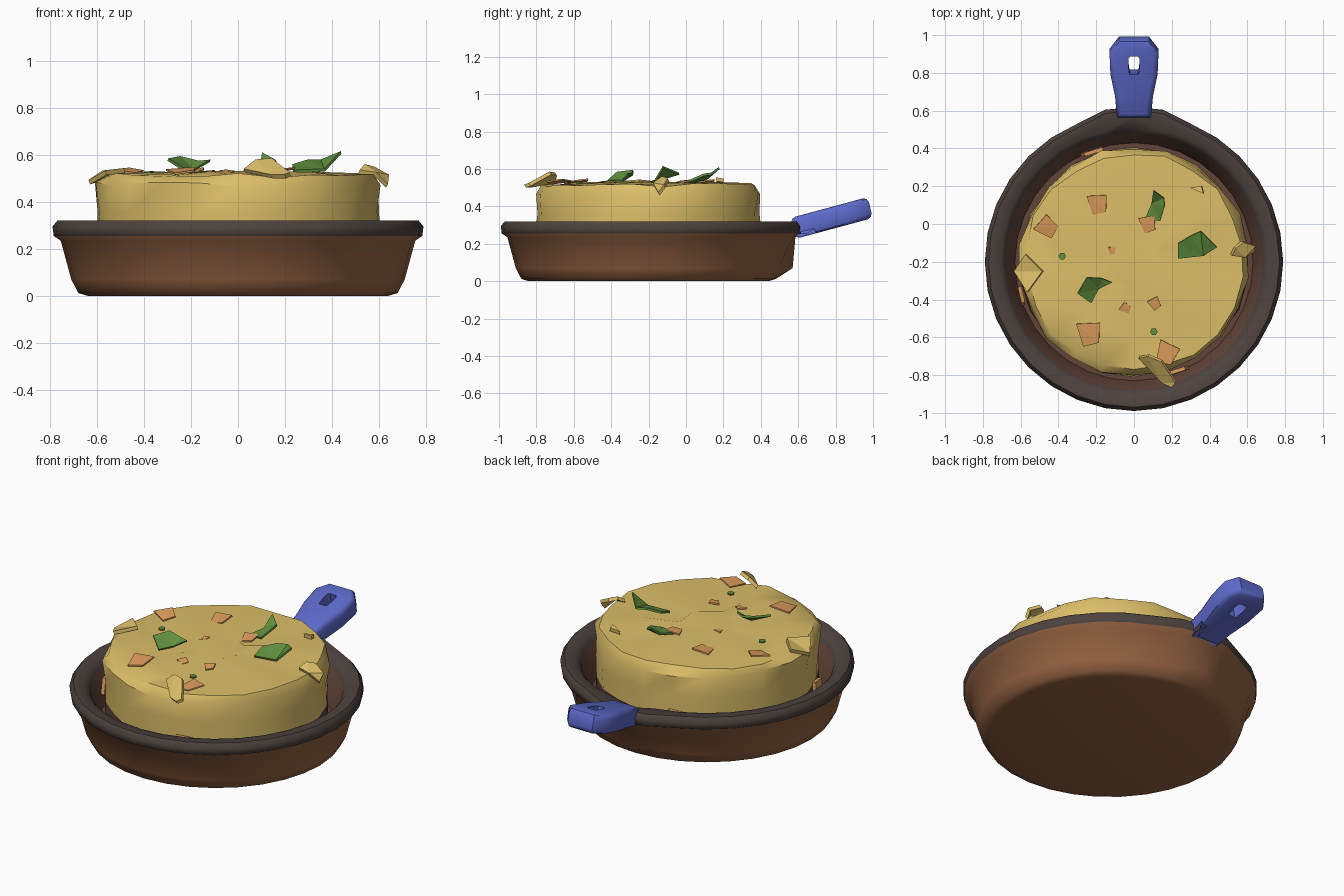
import bpy, bmesh, math, random
from mathutils import Vector, Matrix

if "Cube" in bpy.data.objects:
    bpy.data.objects.remove(bpy.data.objects["Cube"])

random.seed(4)
CY = -0.2   # centre of the pan in y


def material(name, rgb):
    m = bpy.data.materials.new(name)
    m.diffuse_color = (*rgb, 1)
    m.use_nodes = True
    m.node_tree.nodes["Principled BSDF"].inputs["Base Color"].default_value = m.diffuse_color
    return m


BROWN = material("clay_brown", (0.30, 0.125, 0.055))
INNER = material("inner_brown", (0.125, 0.058, 0.04))
DARK = material("rim_dark", (0.075, 0.056, 0.05))
YELLOW = material("potato_yellow", (0.72, 0.52, 0.14))
ORANGE = material("carrot_orange", (0.74, 0.34, 0.11))
GREEN = material("herb_green", (0.12, 0.28, 0.05))
BLUE = material("handle_blue", (0.11, 0.145, 0.60))


def finish(name, bm, mats, angle=None):
    bmesh.ops.recalc_face_normals(bm, faces=bm.faces)
    me = bpy.data.meshes.new(name)
    bm.to_mesh(me)
    bm.free()
    for m in mats:
        me.materials.append(m)
    ob = bpy.data.objects.new(name, me)
    bpy.context.collection.objects.link(ob)
    if angle:
        bpy.context.view_layer.objects.active = ob
        ob.select_set(True)
        bpy.ops.object.shade_smooth_by_angle(angle=math.radians(angle))
        ob.select_set(False)
    return ob


def lathe(profile, n, colour, move=lambda v: v):
    """Closed turned shape; colour(i) gives the material of band i."""
    bm = bmesh.new()
    rings = []
    for r, z in profile:
        ring = []
        for k in range(n):
            a = math.pi / 2 + 2 * math.pi * k / n
            p = Vector((r * math.cos(a), CY + r * math.sin(a), z))
            ring.append(bm.verts.new(move(p)))
        rings.append(ring)
    for i in range(len(rings) - 1):
        for k in range(n):
            j = (k + 1) % n
            f = bm.faces.new((rings[i][k], rings[i][j], rings[i + 1][j], rings[i + 1][k]))
            f.material_index = colour(i)
    bm.faces.new(rings[0]).material_index = colour(0)
    bm.faces.new(rings[-1]).material_index = colour(len(rings) - 1)
    return bm


# pan: brown bowl, dark rolled rim, brown inside, small bulge at the handle
def bulge(p):
    if abs(p.x) < 0.17 and p.y > 0.5:
        p.y = max(p.y, 0.54) + 0.03
    return p


pan_profile = [(0.64, 0), (0.68, 0.012), (0.71, 0.07), (0.755, 0.235), (0.785, 0.255),
               (0.79, 0.295), (0.77, 0.32), (0.71, 0.317), (0.68, 0.28), (0.63, 0.1)]
pan = finish("pan", lathe(pan_profile, 32,
             lambda i: 0 if i < 4 else (1 if i < 8 else 2), bulge),
             [BROWN, DARK, INNER], 50)


# potato filling: uneven straight-sided cake with a darker foot
def wobble(p):
    k = 1 + random.uniform(-0.018, 0.022)
    dz = random.uniform(-0.012, 0.01) if p.z > 0.4 else 0
    return Vector((p.x * k, CY + (p.y - CY) * k, p.z + dz))


food_profile = [(0.60, 0.09), (0.60, 0.235), (0.60, 0.36), (0.605, 0.475),
                (0.575, 0.515), (0.40, 0.522), (0.15, 0.525)]
finish("filling", lathe(food_profile, 22, lambda i: 0 if i == 0 else 1, wobble),
       [INNER, YELLOW], 40)

# handle: tilted paddle with a hanging hole
outer = [(0.09, 0.57), (0.10, 0.68), (0.125, 0.80), (0.13, 0.92), (0.08, 0.985)]
inner = [(0.022, 0.805), (0.026, 0.815), (0.03, 0.85), (0.03, 0.89), (0.02, 0.90)]


def loop(half):
    return half + [(-x, y) for x, y in reversed(half)]


bm = bmesh.new()
sheets = []
for s in (-1, 1):
    for half in (outer, inner):
        sheets.append([bm.verts.new((x, y - s * 0.013, 0.29 + 0.27 * (y - 0.6) + s * 0.056))
                       for x, y in loop(half)])
ob_, ib, ot, it = sheets
for a, b in ((ob_, ib), (ot, it), (ob_, ot), (ib, it)):
    for k in range(10):
        j = (k + 1) % 10
        bm.faces.new((a[k], a[j], b[j], b[k]))
rim_edges = [e for e in bm.edges
             if any(e.verts[0] in s and e.verts[1] in s for s in (ob_, ot))]
bmesh.ops.bevel(bm, geom=rim_edges, offset=0.028, segments=2, affect='EDGES', profile=0.5)
finish("handle", bm, [BLUE], 45)


def slab(name, pts, mat, t=0.008):
    """Thin piece from a few corner points."""
    bm = bmesh.new()
    f = bm.faces.new([bm.verts.new(p) for p in pts])
    f.normal_update()
    n = f.normal.copy()
    new = bmesh.ops.extrude_face_region(bm, geom=[f])["geom"]
    for v in new:
        if isinstance(v, bmesh.types.BMVert):
            v.co += n * t
    bmesh.ops.triangulate(bm, faces=[q for q in bm.faces if len(q.verts) > 3])
    return finish(name, bm, [mat])


# herb leaves, slightly folded and lifted
leaves = [
    [(0.06, 0.03, 0.525), (0.14, 0.02, 0.53), (0.165, 0.10, 0.565), (0.16, 0.14, 0.57),
     (0.105, 0.18, 0.60), (0.095, 0.11, 0.54)],
    [(0.235, -0.18, 0.525), (0.37, -0.165, 0.53), (0.44, -0.12, 0.605), (0.355, -0.035, 0.57),
     (0.30, -0.06, 0.57), (0.235, -0.10, 0.55)],
    [(-0.30, -0.365, 0.575), (-0.23, -0.415, 0.53), (-0.19, -0.34, 0.53), (-0.12, -0.305, 0.57),
     (-0.17, -0.285, 0.565), (-0.25, -0.28, 0.585)],
]
for i, p in enumerate(leaves):
    slab(f"herb_leaf_{i + 1}", p, GREEN, 0.012)

# carrot pieces on top: x, y, size, turn
for i, (x, y, s, a) in enumerate([(-0.19, 0.105, 0.055, 0.1), (-0.46, -0.015, 0.055, 0.9),
                                  (0.075, 0.0, 0.045, 0.2), (-0.235, -0.58, 0.065, 0.1),
                                  (0.175, -0.685, 0.06, -0.4), (0.11, -0.42, 0.032, 0.5),
                                  (-0.045, -0.445, 0.028, 1.0), (-0.115, -0.14, 0.02, 0)]):
    rot = Matrix.Rotation(a, 3, 'Z')
    quad = [(-0.6, -1, -0.1), (0.7, -0.8, 0.1), (0.9, 0.8, 0.3), (-1, 0.9, 0.15)]
    slab(f"carrot_{i + 1}", [Vector((x, y, 0.522)) + rot @ Vector(q) * s for q in quad], ORANGE)

# small herb specks
for i, (x, y) in enumerate([(-0.38, -0.17), (0.105, -0.57)]):
    slab(f"herb_speck_{i + 1}", [(x + 0.02 * math.cos(k * math.pi / 3),
         y + 0.02 * math.sin(k * math.pi / 3), 0.523) for k in range(6)], GREEN, 0.007)

# carrot pieces at the foot of the filling
for i, (deg, w) in enumerate([(-69, 0.07), (111, 0.06), (197, 0.05)]):
    a, d = math.radians(deg), w / 0.61
    corner = lambda t, r, z: (r * math.cos(t), CY + r * math.sin(t), z)
    slab(f"foot_carrot_{i + 1}", [corner(a - d, 0.615, 0.17), corner(a + d, 0.62, 0.18),
         corner(a + d * 0.7, 0.615, 0.27), corner(a - d, 0.61, 0.28)], ORANGE, 0.02)

# loose potato flakes on the top and at the edge
flakes = [
    [(0.03, -0.70, 0.525), (0.15, -0.83, 0.50), (0.205, -0.855, 0.50), (0.225, -0.83, 0.51),
     (0.15, -0.72, 0.57), (0.08, -0.69, 0.565)],
    [(0.51, -0.16, 0.52), (0.58, -0.17, 0.51), (0.63, -0.14, 0.46), (0.635, -0.11, 0.50),
     (0.57, -0.09, 0.535), (0.53, -0.12, 0.545)],
    [(-0.63, -0.25, 0.475), (-0.56, -0.36, 0.515), (-0.48, -0.25, 0.525), (-0.57, -0.16, 0.515)],
    [(0.30, 0.19, 0.52), (0.37, 0.16, 0.535), (0.36, 0.20, 0.53)],
]
for i, p in enumerate(flakes):
    slab(f"potato_flake_{i + 1}", p, YELLOW, 0.02)
